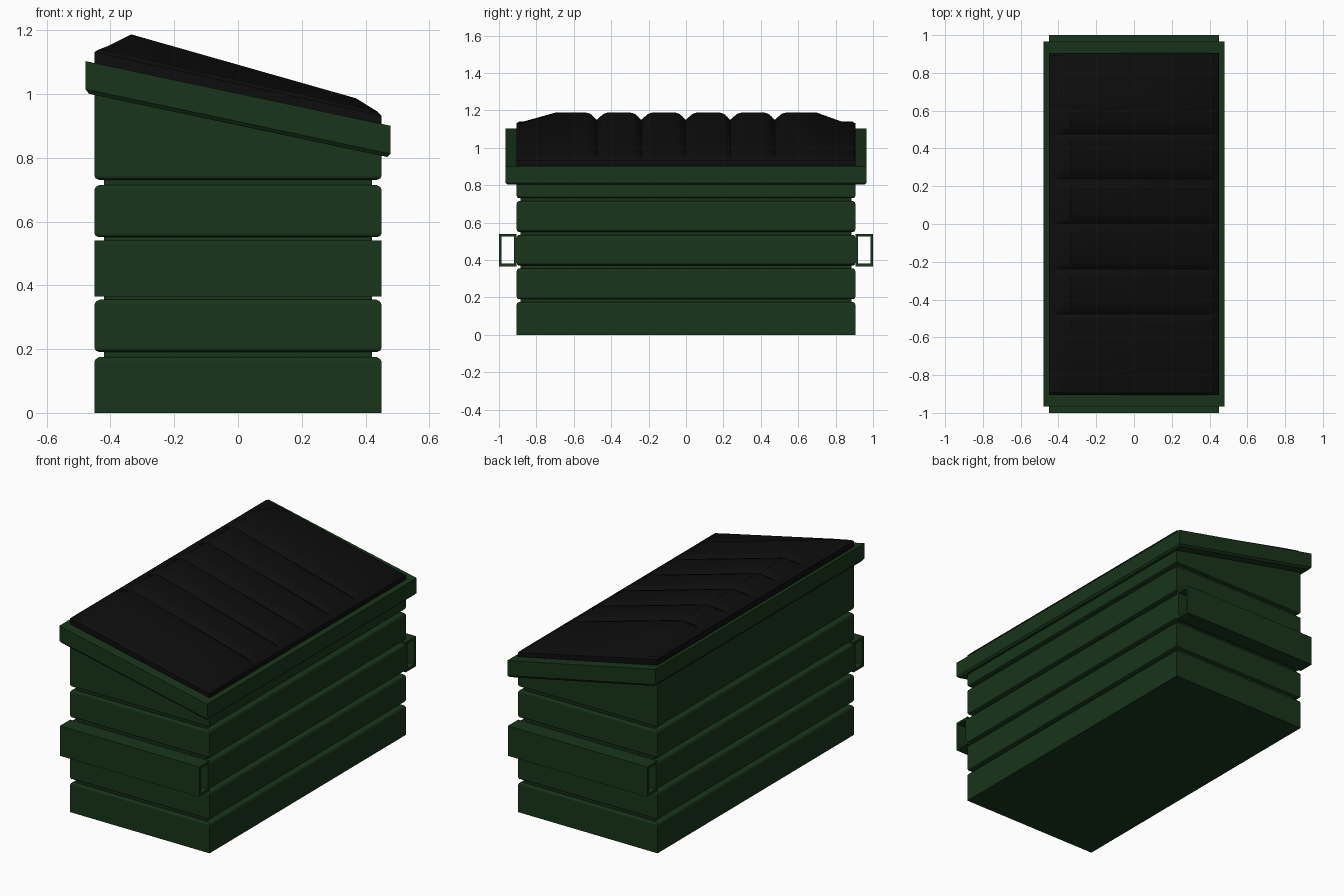
import bpy

if "Cube" in bpy.data.objects:
    bpy.data.objects.remove(bpy.data.objects["Cube"])

SLOPE = -0.212      # fall of the rim from the high side (-x) to the low side (+x)
HX, HY = 0.45, 0.905


def material(name, rgb):
    m = bpy.data.materials.new(name)
    m.diffuse_color = (*rgb, 1)
    m.use_nodes = True
    m.node_tree.nodes["Principled BSDF"].inputs["Base Color"].default_value = m.diffuse_color
    return m


GREEN = material("green_paint", (0.009, 0.036, 0.010))
BLACK = material("black_plastic", (0.004, 0.004, 0.004))


def add_mesh(name, verts, faces, mat, smooth=None):
    me = bpy.data.meshes.new(name)
    me.from_pydata(verts, [], faces)
    me.materials.append(mat)
    ob = bpy.data.objects.new(name, me)
    bpy.context.collection.objects.link(ob)
    bpy.context.view_layer.objects.active = ob
    ob.select_set(True)
    bpy.ops.object.mode_set(mode='EDIT')
    bpy.ops.mesh.select_all(action='SELECT')
    bpy.ops.mesh.normals_make_consistent(inside=False)
    bpy.ops.object.mode_set(mode='OBJECT')
    if smooth:
        bpy.ops.object.shade_smooth_by_angle(angle=smooth)
    ob.select_set(False)
    return ob


def loft(name, rings, mat, cap_bottom=False, closed=False):
    """Stack rectangular rings given as (half x, half y, centre z, slope)."""
    verts = [(sx * x, sy * y, z + s * sx * x)
             for x, y, z, s in rings
             for sx, sy in ((-1, -1), (1, -1), (1, 1), (-1, 1))]
    n = len(rings)
    faces = []
    for i in range(n if closed else n - 1):
        a, b = i * 4, (i + 1) % n * 4
        faces += [(a + k, a + (k + 1) % 4, b + (k + 1) % 4, b + k) for k in range(4)]
    if cap_bottom:
        faces.append((3, 2, 1, 0))
    return add_mesh(name, verts, faces, mat)


# Ribbed container: four inset grooves, sloped open top
rings = [(HX, HY, 0, 0)]
for c in (0.183, 0.363, 0.543, 0.723):
    for inset, dz in ((0, -0.022), (0.004, -0.014), (0.015, -0.008), (0.03, -0.008),
                      (0.03, 0.008), (0.015, 0.008), (0.004, 0.012), (0, 0.020)):
        rings.append((HX - inset, HY - inset * 0.65, c + dz, 0))
rings.append((HX, HY, 0.93, SLOPE))
loft("container", rings, GREEN, cap_bottom=True)

# Sloped rim around the opening
loft("rim", [(HX, HY, 0.902, SLOPE), (0.468, 0.955, 0.902, SLOPE),
             (0.478, 0.965, 0.914, SLOPE), (0.478, 0.965, 1.002, SLOPE),
             (HX - 0.005, HY - 0.005, 1.002, SLOPE)], GREEN)

# Fork pockets: hollow rectangular sleeves on both ends
for side, label in ((-1, "front"), (1, "back")):
    outer = [(0.905, 0.365), (1.0, 0.365), (1.0, 0.54), (0.905, 0.54)]
    inner = [(0.92, 0.380), (0.986, 0.380), (0.986, 0.526), (0.92, 0.526)]
    verts = [(x, side * y, z) for loop in (outer, inner) for x in (-HX, HX) for y, z in loop]
    faces = []
    for k in range(4):
        j = (k + 1) % 4
        faces += [(k, j, 4 + j, 4 + k), (8 + k, 12 + k, 12 + j, 8 + j),
                  (k, 8 + k, 8 + j, j), (4 + k, 4 + j, 12 + j, 12 + k)]
    add_mesh(label + "_fork_pocket", verts, faces, GREEN)

# Lid: domed panel with five grooves running down the slope
# columns along x: (x, crown height, share of the crown left inside a groove)
cols = [(-0.45, -0.010, 1), (-0.438, 0, 1), (-0.41, 0.017, 1), (-0.335, 0.071, 0.42),
        (0.37, 0.027, 0.2), (0.438, 0, 1), (0.45, -0.010, 1)]
# rows along y: (y, crown share, groove depth share)
rows = [(-0.905, 0, 0), (-0.893, 0.03, 0), (-0.70, 1, 0)]
for g in range(-2, 3):
    for d, depth in ((-0.055, 0), (-0.035, 0.15), (-0.018, 0.5), (0, 1),
                     (0.018, 0.5), (0.035, 0.15), (0.055, 0)):
        rows.append((g * 0.238 + d, 1, depth))
rows += [(0.70, 1, 0), (0.893, 0.03, 0), (0.905, 0, 0)]


def lid_z(x, crown, keep, share, depth, edge):
    h = crown * share * (1 - depth * (1 - keep)) if crown > 0 else crown
    if edge:
        h = min(h, -0.010)
    return 1.042 - 0.222 * x + h


nx, ny = len(cols), len(rows)
verts = [(x, y, lid_z(x, c, k, s, d, j in (0, ny - 1)))
         for j, (y, s, d) in enumerate(rows) for x, c, k in cols]
faces = [(j * nx + i, j * nx + i + 1, (j + 1) * nx + i + 1, (j + 1) * nx + i)
         for j in range(ny - 1) for i in range(nx - 1)]
# Skirt down to the rim
border = ([i for i in range(nx)] + [j * nx + nx - 1 for j in range(1, ny)]
          + [(ny - 1) * nx + i for i in range(nx - 2, -1, -1)]
          + [j * nx for j in range(ny - 2, 0, -1)])
base = len(verts)
verts += [(verts[b][0], verts[b][1], 0.998 + SLOPE * verts[b][0]) for b in border]
nb = len(border)
faces += [(border[k], base + k, base + (k + 1) % nb, border[(k + 1) % nb]) for k in range(nb)]
add_mesh("lid", verts, faces, BLACK, smooth=0.5)
